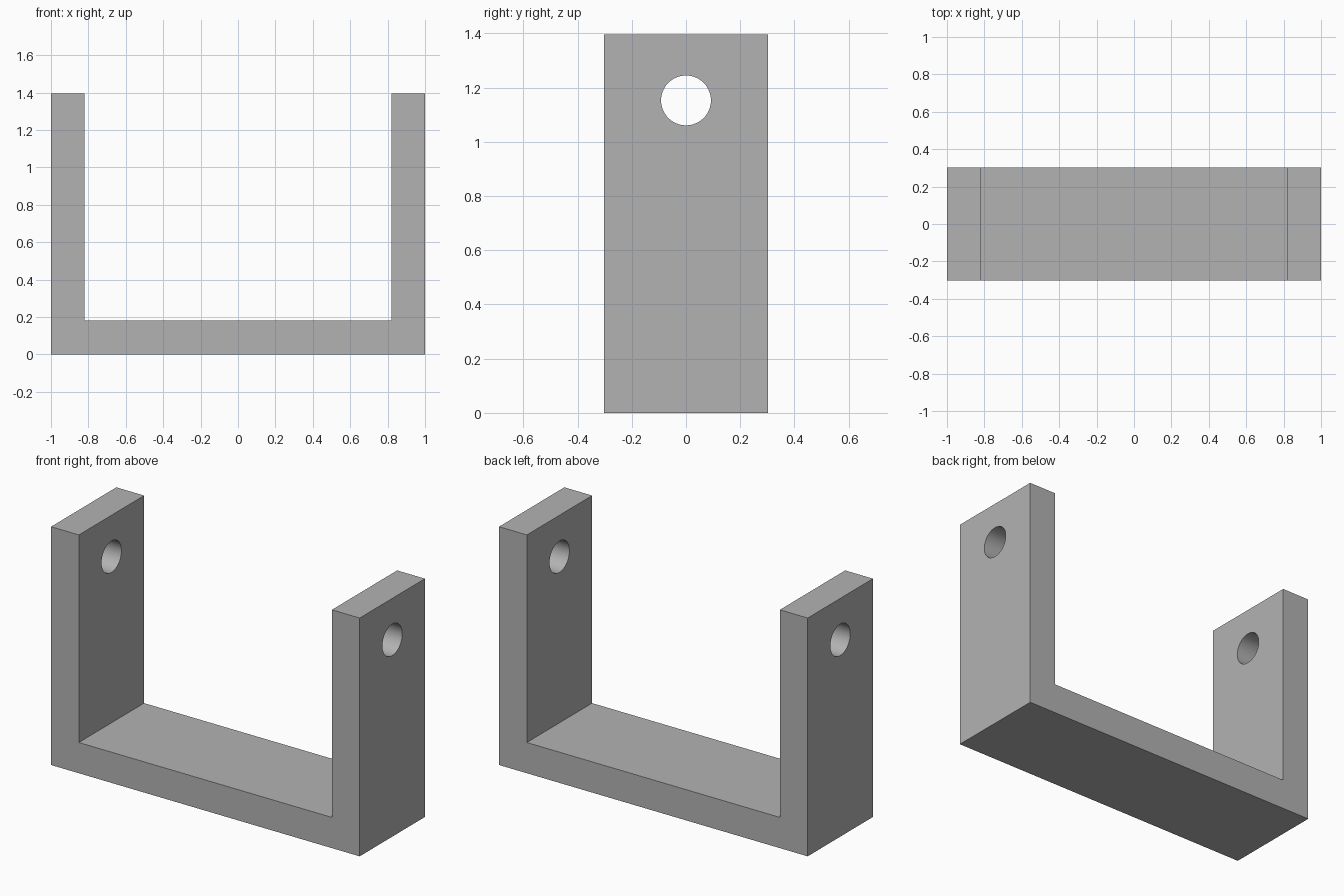
import bpy
import bmesh
import math

cube = bpy.data.objects.get("Cube")
if cube:
    bpy.data.objects.remove(cube, do_unlink=True)

WIDTH, DEPTH, HEIGHT = 2.0, 0.604, 1.396
WALL = 0.18
HOLE_Z, HOLE_RADIUS = 1.153, 0.092

# Plain grey metal
grey = bpy.data.materials.new("grey metal")
grey.use_nodes = True
colour = (0.45, 0.45, 0.45, 1)
grey.diffuse_color = colour
grey.node_tree.nodes["Principled BSDF"].inputs["Base Color"].default_value = colour

# U-shaped bracket: profile extruded from front to back
outer, inner = WIDTH / 2, WIDTH / 2 - WALL
half = [(outer, 0), (outer, HEIGHT), (inner, HEIGHT), (inner, WALL)]
profile = half + [(-x, z) for x, z in reversed(half)]
bm = bmesh.new()
face = bm.faces.new([bm.verts.new((x, -DEPTH / 2, z)) for x, z in profile])
result = bmesh.ops.extrude_face_region(bm, geom=[face])
moved = [v for v in result["geom"] if isinstance(v, bmesh.types.BMVert)]
bmesh.ops.translate(bm, verts=moved, vec=(0, DEPTH, 0))
bmesh.ops.recalc_face_normals(bm, faces=bm.faces)
mesh = bpy.data.meshes.new("u_bracket")
bm.to_mesh(mesh)
bm.free()
mesh.materials.append(grey)
bracket = bpy.data.objects.new("u_bracket", mesh)
bpy.context.collection.objects.link(bracket)

# Pin hole through both arms
bpy.ops.mesh.primitive_cylinder_add(
    vertices=64, radius=HOLE_RADIUS, depth=WIDTH * 1.2,
    location=(0, 0, HOLE_Z), rotation=(0, math.pi / 2, 0))
cutter = bpy.context.object
cutter.name = "pin_hole_cutter"
cutter.hide_render = True
cutter.data.materials.append(grey)
cut = bracket.modifiers.new("pin_holes", "BOOLEAN")
cut.operation = "DIFFERENCE"
cut.solver = "EXACT"
cut.object = cutter

# Bake the holes, then smooth only their curved walls
bpy.ops.object.select_all(action="DESELECT")
bracket.select_set(True)
bpy.context.view_layer.objects.active = bracket
bpy.ops.object.modifier_apply(modifier=cut.name)
bpy.data.objects.remove(cutter, do_unlink=True)
bpy.ops.object.shade_smooth_by_angle(angle=math.radians(30))
